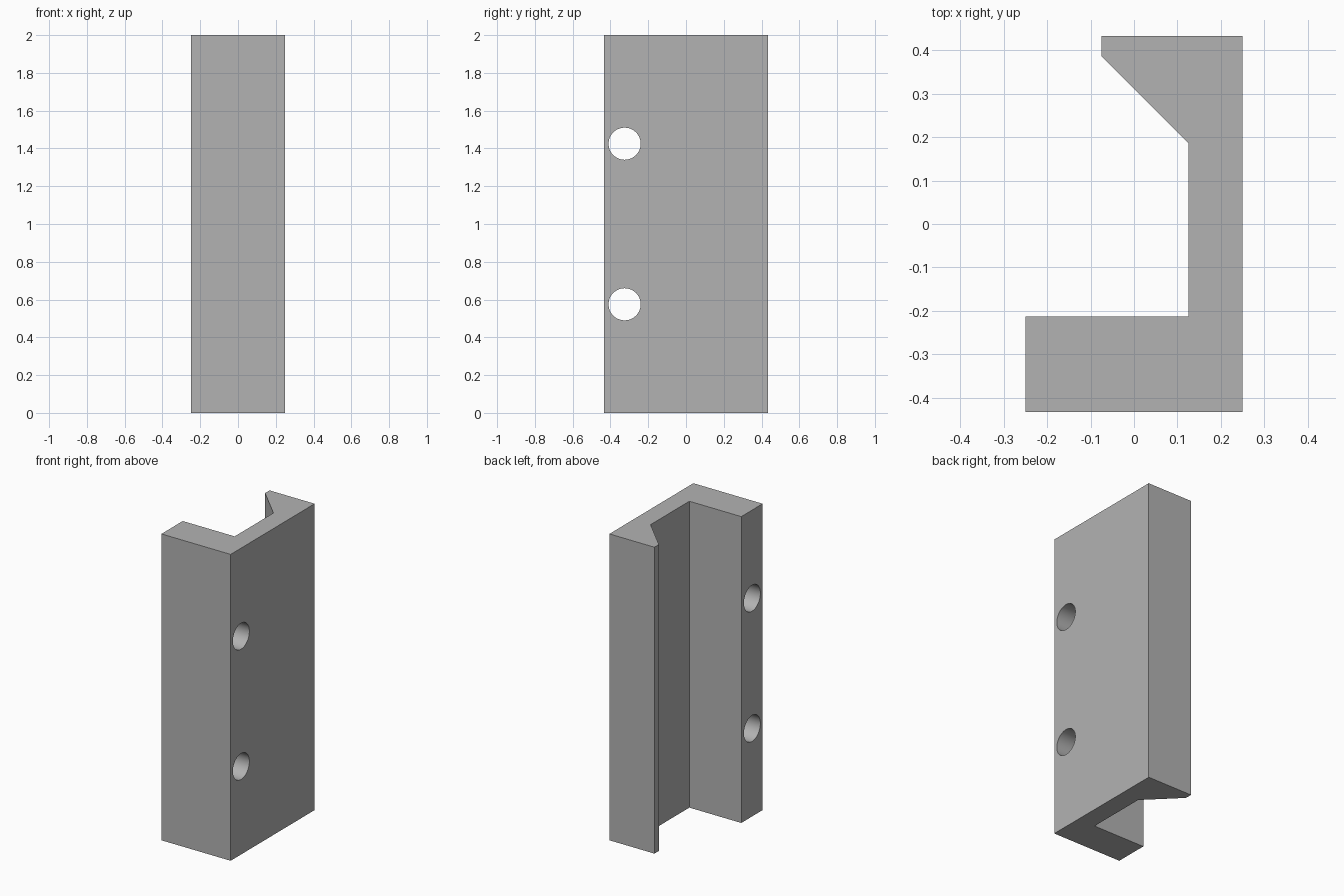
import bpy
import bmesh
import math

cube = bpy.data.objects.get("Cube")
if cube:
    bpy.data.objects.remove(cube, do_unlink=True)

HEIGHT = 2.0
HOLE_RADIUS = 0.085
HOLE_Y = -0.325
HOLE_HEIGHTS = (0.575, 1.425)

# Cross-section of the channel, counter-clockwise from above
PROFILE = [
    (-0.25, -0.433), (0.25, -0.433), (0.25, 0.433), (-0.075, 0.433),
    (-0.075, 0.387), (0.125, 0.187), (0.125, -0.213), (-0.25, -0.213),
]

grey = bpy.data.materials.new("plain_grey")
grey.use_nodes = True
colour = (0.45, 0.45, 0.45, 1.0)
grey.diffuse_color = colour
grey.node_tree.nodes["Principled BSDF"].inputs["Base Color"].default_value = colour


def extrude_profile(name, points, height):
    bm = bmesh.new()
    base = bm.faces.new([bm.verts.new((x, y, 0)) for x, y in points])
    top = bmesh.ops.extrude_face_region(bm, geom=[base])["geom"]
    verts = [v for v in top if isinstance(v, bmesh.types.BMVert)]
    bmesh.ops.translate(bm, verts=verts, vec=(0, 0, height))
    bmesh.ops.recalc_face_normals(bm, faces=bm.faces)
    mesh = bpy.data.meshes.new(name)
    bm.to_mesh(mesh)
    bm.free()
    mesh.materials.append(grey)
    obj = bpy.data.objects.new(name, mesh)
    bpy.context.collection.objects.link(obj)
    return obj


# Channel bracket with a thick flange and a bevelled lip
bracket = extrude_profile("channel_bracket", PROFILE, HEIGHT)

# Two screw holes through the thick flange
cutters = []
for z in HOLE_HEIGHTS:
    bpy.ops.mesh.primitive_cylinder_add(
        vertices=64, radius=HOLE_RADIUS, depth=1.0,
        location=(0, HOLE_Y, z), rotation=(0, math.pi / 2, 0))
    cutter = bpy.context.object
    cutter.name = "hole_cutter"
    cutter.hide_render = True
    cutter.data.materials.append(grey)
    cutters.append(cutter)
    hole = bracket.modifiers.new("screw_hole", "BOOLEAN")
    hole.operation = "DIFFERENCE"
    hole.solver = "EXACT"
    hole.object = cutter

# Bake the holes, then smooth only their walls
bpy.ops.object.select_all(action="DESELECT")
bracket.select_set(True)
bpy.context.view_layer.objects.active = bracket
for modifier in list(bracket.modifiers):
    bpy.ops.object.modifier_apply(modifier=modifier.name)
for cutter in cutters:
    bpy.data.objects.remove(cutter, do_unlink=True)
bpy.ops.object.shade_smooth_by_angle(angle=math.radians(30))
